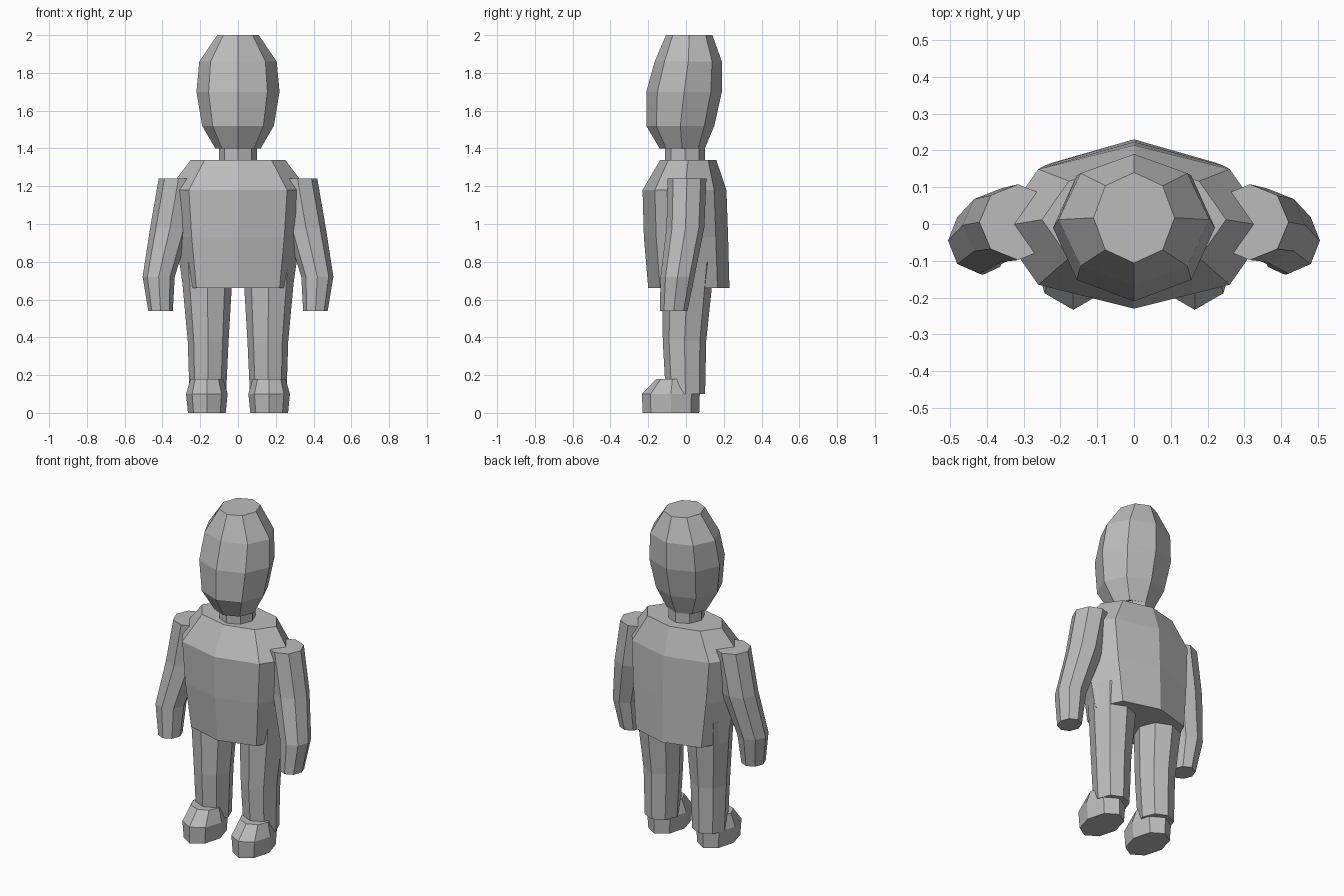
import bpy, bmesh, math

grey = bpy.data.materials.new("plain grey")
grey.diffuse_color = (0.5, 0.5, 0.5, 1)


def loft(name, rings, sx=1):
    """Eight-sided flat-faced loft; ring = (z, cx, cy, rx, ry[, diagonal x])."""
    bm = bmesh.new()
    loops = []
    for z, cx, cy, rx, ry, *diag in rings:
        loop = []
        for i in range(8):
            a = i * math.pi / 4
            x = rx * math.cos(a)
            if diag and i % 2:
                x = math.copysign(diag[0], x)
            loop.append(bm.verts.new((sx * (cx + x), cy + ry * math.sin(a), z)))
        loops.append(loop)
    for lo, hi in zip(loops, loops[1:]):
        for i in range(8):
            j = (i + 1) % 8
            bm.faces.new((lo[i], lo[j], hi[j], hi[i]))
    bm.faces.new(loops[0])
    bm.faces.new(loops[-1])
    bmesh.ops.recalc_face_normals(bm, faces=bm.faces)
    mesh = bpy.data.meshes.new(name)
    bm.to_mesh(mesh)
    bm.free()
    mesh.materials.append(grey)
    obj = bpy.data.objects.new(name, mesh)
    bpy.context.collection.objects.link(obj)
    return obj


# Head and neck
loft("head", [(1.40, 0, -0.02, 0.12, 0.12),
              (1.52, 0, -0.03, 0.19, 0.18),
              (1.70, 0, -0.01, 0.22, 0.20),
              (1.86, 0, 0.012, 0.205, 0.178),
              (2.00, 0, 0.017, 0.11, 0.123)])
loft("neck", [(1.30, 0, -0.005, 0.10, 0.105),
              (1.44, 0, -0.005, 0.10, 0.105)])

# Torso, with the sides drawn in at the hips
loft("torso", [(0.66, 0, 0.015, 0.29, 0.215, 0.22),
               (0.93, 0, 0.0, 0.33, 0.223, 0.245),
               (1.18, 0, -0.008, 0.37, 0.222, 0.26),
               (1.34, 0, 0.012, 0.25, 0.148)])

# Limbs, mirrored left and right
arm = [(0.54, 0.41, -0.065, 0.065, 0.073),
       (0.72, 0.42, -0.045, 0.085, 0.09),
       (0.98, 0.36, -0.003, 0.105, 0.10),
       (1.24, 0.315, 0.005, 0.105, 0.103)]
leg = [(0.10, 0.16, -0.003, 0.097, 0.104),
       (0.38, 0.158, -0.008, 0.108, 0.115),
       (0.80, 0.165, 0.013, 0.14, 0.138)]
foot = [(0.00, 0.165, -0.08, 0.10, 0.15),
        (0.10, 0.165, -0.08, 0.11, 0.153),
        (0.18, 0.165, -0.072, 0.087, 0.085)]
for side, sx in (("left", 1), ("right", -1)):
    loft(side + "_arm", arm, sx)
    loft(side + "_leg", leg, sx)
    loft(side + "_foot", foot, sx)
